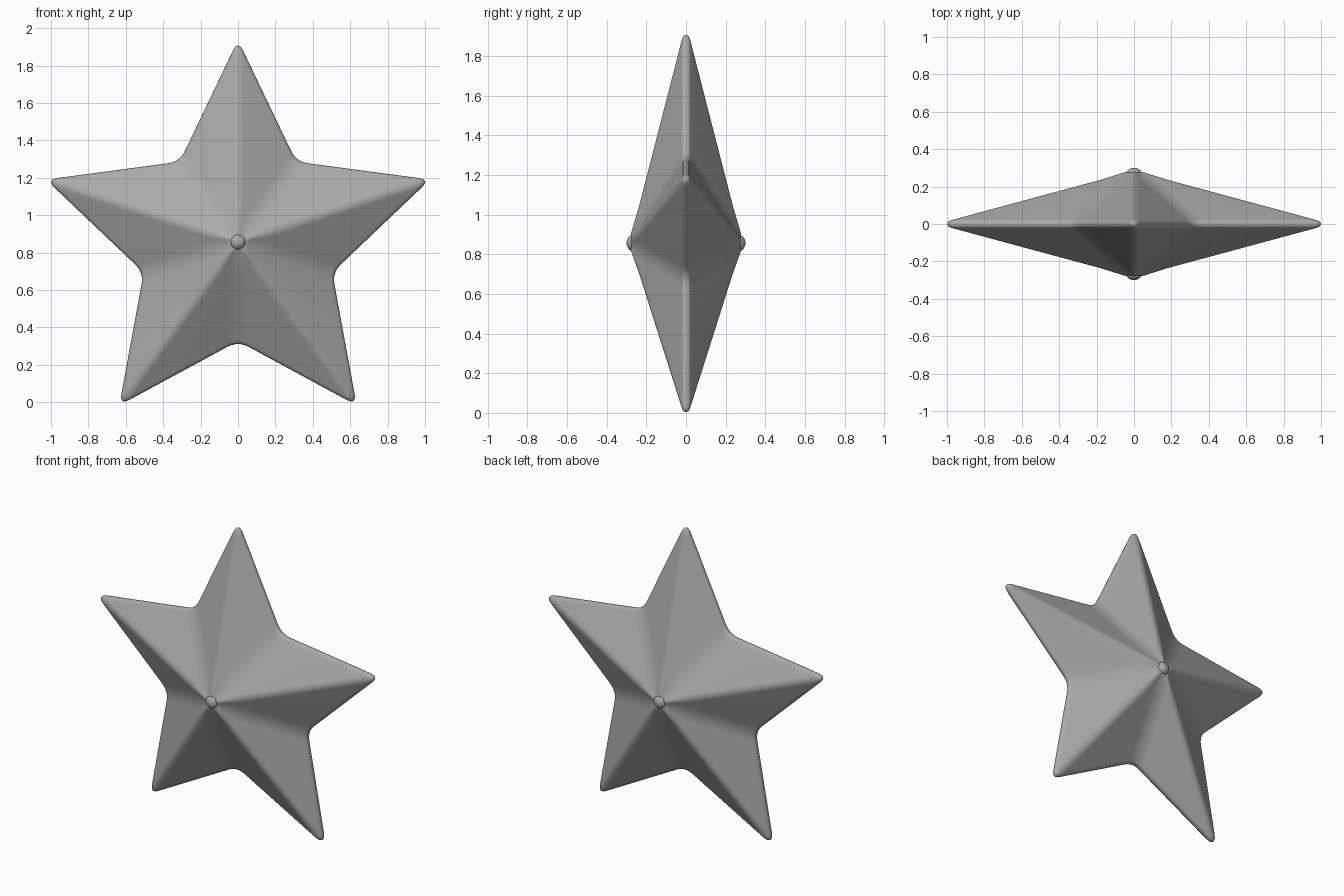
import bpy, bmesh, math
from mathutils import Vector

if "Cube" in bpy.data.objects:
    bpy.data.objects.remove(bpy.data.objects["Cube"], do_unlink=True)

TIP, NOTCH = 1.08, 0.53      # sharp corner radii of the star
CENTRE_Z = 0.857
RIM, PEAK = 0.02, 0.292      # half thickness at the rim and at the middle
ROUND = 0.065                # corner rounding, constant on every ring
STEPS = 6

grey = bpy.data.materials.new("Grey")
grey.use_nodes = True
colour = (0.4, 0.4, 0.4, 1)
grey.diffuse_color = colour
grey.node_tree.nodes["Principled BSDF"].inputs["Base Color"].default_value = colour


def star_outline(scale):
    """Star with rounded tips and notches, as 2D points."""
    corners = []
    for i in range(10):
        a = math.pi / 2 + i * math.pi / 5
        r = scale * (NOTCH if i % 2 else TIP)
        corners.append(Vector((r * math.cos(a), r * math.sin(a))))
    points = []
    for i, c in enumerate(corners):
        before, after = corners[i - 1] - c, corners[(i + 1) % 10] - c
        t = min(ROUND, 0.45 * after.length)
        p, q = c + before.normalized() * t, c + after.normalized() * t
        for k in range(STEPS + 1):
            u = k / STEPS
            points.append(p * (1 - u) ** 2 + c * 2 * u * (1 - u) + q * u * u)
    return points


def finish(bm, name):
    bmesh.ops.recalc_face_normals(bm, faces=bm.faces)
    mesh = bpy.data.meshes.new(name)
    bm.to_mesh(mesh)
    bm.free()
    mesh.materials.append(grey)
    ob = bpy.data.objects.new(name, mesh)
    bpy.context.collection.objects.link(ob)
    bpy.ops.object.select_all(action="DESELECT")
    ob.select_set(True)
    bpy.context.view_layer.objects.active = ob
    bpy.ops.object.shade_smooth_by_angle(angle=math.radians(50))
    return ob


# Star body: rings from the front peak, over the rim, to the back peak
side = [(1 - 0.005, 0.6 * RIM), (0.98, RIM)]
for s in (0.96, 0.85, 0.7, 0.55, 0.4, 0.28, 0.2, 0.14, 0.09, 0.05):
    side.append((s, RIM + (PEAK - RIM) * (0.98 - s) / 0.98))
levels = [(s, -y) for s, y in reversed(side)] + [(1, 0)] + side

bm = bmesh.new()
rings = [[bm.verts.new((p.x, y, CENTRE_Z + p.y)) for p in star_outline(s)]
         for s, y in levels]
count = len(rings[0])
for a, b in zip(rings, rings[1:]):
    for i in range(count):
        j = (i + 1) % count
        bm.faces.new((a[i], a[j], b[j], b[i]))
bm.faces.new(rings[0])
bm.faces.new(rings[-1])
finish(bm, "star_body")

# Small domed buttons on both peaks
for name, sign in (("front_button", -1), ("back_button", 1)):
    bm = bmesh.new()
    bmesh.ops.create_uvsphere(bm, u_segments=24, v_segments=12, radius=1)
    bmesh.ops.scale(bm, vec=(0.04, 0.03, 0.04), verts=bm.verts)
    bmesh.ops.translate(bm, vec=(0, sign * 0.27, CENTRE_Z), verts=bm.verts)
    finish(bm, name)
